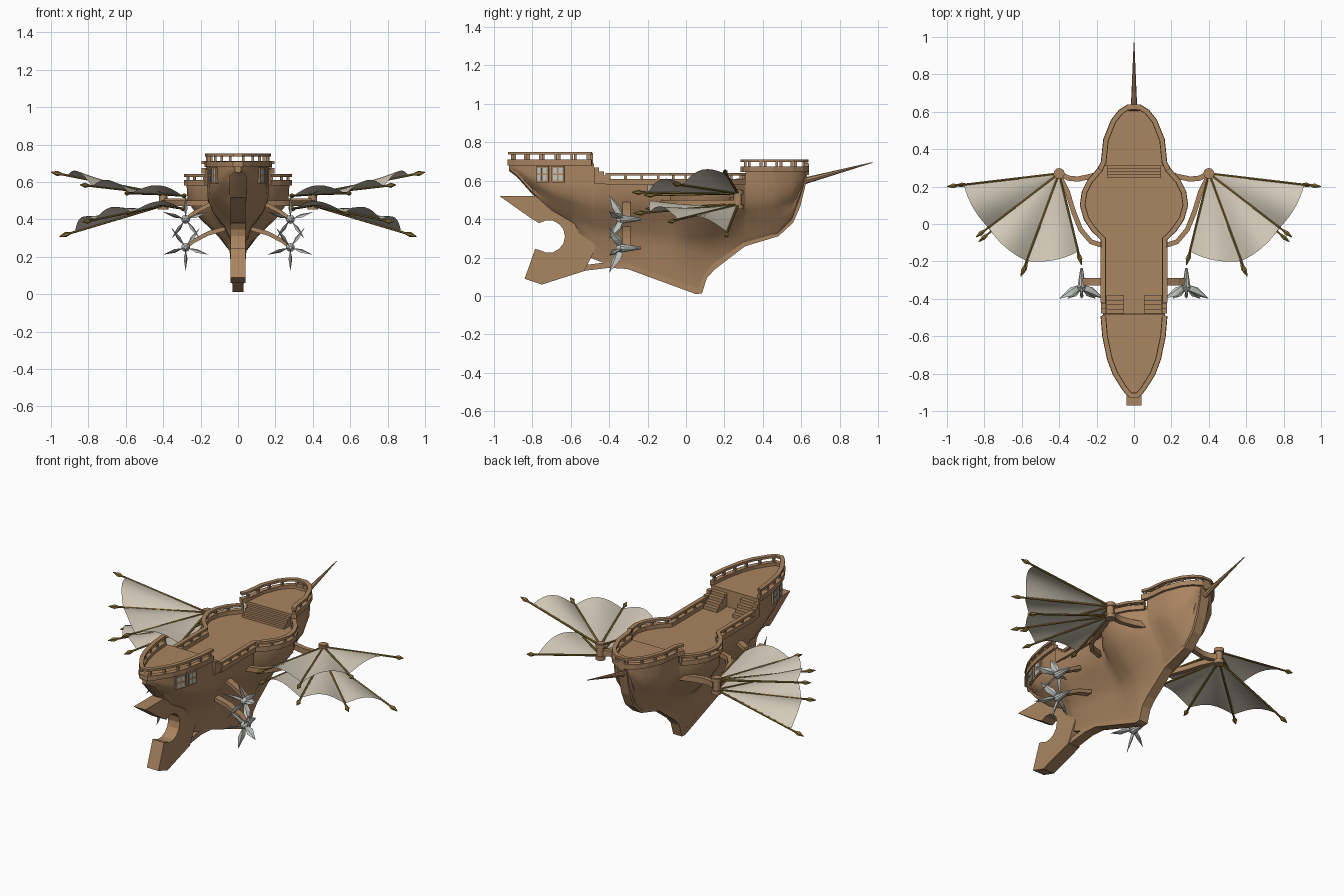
import bpy, bmesh, math
from mathutils import Vector as V, Matrix

if "Cube" in bpy.data.objects:
    bpy.data.objects.remove(bpy.data.objects["Cube"])

def mat(name, c):
    m = bpy.data.materials.new(name)
    m.diffuse_color = (*c, 1)
    m.use_nodes = True
    m.node_tree.nodes["Principled BSDF"].inputs["Base Color"].default_value = m.diffuse_color
    return m
WOOD = mat("brown wood", (0.40, 0.232, 0.118))
SAIL = mat("cream sail", (0.66, 0.60, 0.49))
METAL = mat("pale metal", (0.52, 0.55, 0.52))
GOLD = mat("dull gold", (0.26, 0.17, 0.035))

def finish(bm, name, m, smooth=None):
    bmesh.ops.recalc_face_normals(bm, faces=bm.faces)
    me = bpy.data.meshes.new(name)
    bm.to_mesh(me)
    bm.free()
    ob = bpy.data.objects.new(name, me)
    bpy.context.collection.objects.link(ob)
    me.materials.append(m)
    if smooth:
        bpy.ops.object.select_all(action='DESELECT')
        ob.select_set(True)
        bpy.context.view_layer.objects.active = ob
        bpy.ops.object.shade_smooth_by_angle(angle=math.radians(smooth))
    return ob

def box(bm, c, s, rz=0):
    M = Matrix.Translation(c) @ Matrix.Rotation(rz, 4, 'Z') @ Matrix.Diagonal((*s, 1))
    bmesh.ops.create_cube(bm, size=1, matrix=M)

def rod(bm, a, b, r1, r2, n=8):
    a, b = V(a), V(b)
    d = b - a
    M = Matrix.Translation((a + b) / 2) @ d.to_track_quat('Z', 'Y').to_matrix().to_4x4()
    bmesh.ops.create_cone(bm, cap_ends=True, segments=n, radius1=r1, radius2=r2, depth=d.length, matrix=M)

def sweep(bm, path, w, h, up=(0, 0, 1)):
    # rectangular bar along a path
    path, up, rings = [V(p) for p in path], V(up), []
    for i, p in enumerate(path):
        t = (path[min(i + 1, len(path) - 1)] - path[max(i - 1, 0)]).normalized()
        s = t.cross(up).normalized()
        rings.append([bm.verts.new(p + s * a * w / 2 + up * b * h / 2)
                      for a, b in ((-1, -1), (1, -1), (1, 1), (-1, 1))])
    for r, q in zip(rings, rings[1:]):
        for k in range(4):
            bm.faces.new((r[k], r[(k + 1) % 4], q[(k + 1) % 4], q[k]))
    bm.faces.new(rings[0])
    bm.faces.new(rings[-1])

def interp(tab, y):
    for (a, u), (b, v) in zip(tab, tab[1:]):
        if y <= b:
            return u + (v - u) * max(0, (y - a) / (b - a))
    return tab[-1][1]

# hull tables along y: half width, belly height, keel height
WID = [(-.92, .015), (-.88, .05), (-.8, .1), (-.72, .13), (-.6, .155), (-.48, .165), (-.08, .165),
       (-.03, .215), (.03, .255), (.1, .275), (.17, .265), (.23, .235), (.27, .2), (.31, .165),
       (.45, .15), (.55, .11), (.6, .07), (.625, .03)]
BELLY = [(-.92, .66), (-.88, .63), (-.8, .54), (-.7, .45), (-.58, .38), (-.48, .31), (-.2, .27),
         (0, .23), (.1, .23), (.3, .3), (.48, .35), (.55, .42), (.6, .55), (.625, .63)]
KEEL = [(-.58, .37), (-.5, .2), (-.4, .16), (-.3, .15), (.07, .025), (.1, .1), (.14, .155),
        (.3, .275), (.48, .325), (.55, .395), (.6, .53), (.625, .62)]
wid = lambda y: interp(WID, y)
deck = lambda y: .69 if y < -.4795 else (.655 if y > .3105 else .585)

# hull loft
ys = sorted({y for y, _ in WID + BELLY + KEEL} | {-.479, -.25, -.12, .311, .38})
bm, rings = bmesh.new(), []
for y in ys:
    w, zb, zd = wid(y), interp(BELLY, y), deck(y)
    zk = min(interp(KEEL, y), zb - .01) if y > -.58 else zb - .01
    ref = min(zd, max(.585, zb + .6 * (zd - zb)))
    if ref > zd - .002:
        ref = zd - .002
    full = .08 if y < -.3 or y > .35 else 0
    half = [(w, zd), (w, ref)]
    for f, k in ((.25, .98), (.5, .75 + full), (.78, .38 + full)):
        half.append((max(w * k, min(.04, w)), ref + (zb - ref) * f))
    half += [(min(.045, w), zb), (min(.028, w * .8), zk)]
    pts = half + [(-x, z) for x, z in reversed(half)]
    rings.append([bm.verts.new((x, y, z)) for x, z in pts])
n = len(rings[0])
for r, q in zip(rings, rings[1:]):
    for k in range(n):
        bm.faces.new((r[k], r[(k + 1) % n], q[(k + 1) % n], q[k]))
bm.faces.new(rings[0])
bm.faces.new(rings[-1])
finish(bm, "hull", WOOD, 35)

# keel band and bow stem
bm = bmesh.new()
sweep(bm, [(0, y, z) for y, z in ((-.54, .145), (-.4, .162), (-.3, .155), (.055, .025), (.07, .02), (.095, .1),
      (.14, .15), (.3, .272), (.475, .325), (.545, .39), (.58, .47), (.605, .57), (.622, .665))], .03, .06, (1, 0, 0))
finish(bm, "keel_band", WOOD)

# rudder plate with a round bite
prof = [(-.97, .52), (-.7, .52), (-.6, .47), (-.5, .36), (-.47, .25), (-.53, .13), (-.75, .06), (-.84, .09), (-.785, .245)]
prof += [(-.715 + .085 * math.cos(a), .31 + .085 * math.sin(a))
         for a in [math.radians(-125 + i * 25) for i in range(11)]] + [(-.8, .4)]
bm = bmesh.new()
f = bm.faces.new([bm.verts.new((-.04, y, z)) for y, z in prof])
g = bmesh.ops.extrude_face_region(bm, geom=[f])
bmesh.ops.translate(bm, vec=(.08, 0, 0), verts=[v for v in g['geom'] if isinstance(v, bmesh.types.BMVert)])
finish(bm, "rudder", WOOD)

# railings: deck trim, posts and handrail along each deck edge
def railing(name, path, zd, zr):
    bm = bmesh.new()
    sweep(bm, [(x, y, zd + .005) for x, y in path], .03, .03)
    sweep(bm, [(x, y, zr) for x, y in path], .026, .014)
    acc = .02
    for a, b in zip(path, path[1:]):
        a, b = V(a), V(b)
        L = (b - a).length
        while acc < L:
            p = a.lerp(b, acc / L)
            box(bm, (p.x, p.y, (zd + zr) / 2), (.014, .014, zr - zd))
            acc += .085
        acc -= L
    finish(bm, name, WOOD)
def loop(yy):
    h = [(wid(y), y) for y in yy]
    return h + [(-x, y) for x, y in reversed(h)]
railing("stern_railing", loop([-.49, -.6, -.72, -.8, -.88, -.915]), .69, .744)
railing("bow_railing", loop([.29, .33, .45, .55, .6, .625]), .655, .704)
for s, side in ((1, "right"), (-1, "left")):
    railing(side + "_railing", [(s * wid(y), y) for y in
            (-.42, -.25, -.08, -.03, .03, .1, .17, .23, .27, .3)], .59, .634)

# stairs to both raised decks, stepped bulwarks
bm = bmesh.new()
for i in range(4):
    h = .105 * (4 - i) / 5
    for s in (1, -1):
        box(bm, (s * .1, -.468 + i * .025, .585 + h / 2), (.095, .025, h))
        if i < 3:
            box(bm, (s * .163, -.465 + i * .026, .585 + h / 2), (.026, .026, h))
    h = .07 * (4 - i) / 5
    box(bm, (0, .302 - i * .016, .585 + h / 2), (.29, .016, h))
finish(bm, "stairs", WOOD)

# bowsprit
bm = bmesh.new()
rod(bm, (0, .6, .595), (0, .97, .695), .018, .002, 8)
box(bm, (0, .625, .66), (.04, .03, .06))
finish(bm, "bowsprit", WOOD)

# stern cabin windows
fr, pn = bmesh.new(), bmesh.new()
for s in (1, -1):
    for y in (-.745, -.665):
        rz = -s * math.atan2(wid(y + .03) - wid(y - .03), .06)
        c = V((s * wid(y), y, .634))
        R = Matrix.Rotation(rz, 3, 'Z')
        box(fr, c, (.02, .068, .084), rz)
        for a in (-1, 1):
            for b in (-1, 1):
                box(pn, c + R @ V((s * .009, a * .0145, b * .0185)), (.007, .02, .028), rz)
finish(fr, "window_frames", WOOD)
finish(pn, "window_panes", METAL)

# propellers and their arms
for s, side in ((1, "right"), (-1, "left")):
    for z, up, lvl in ((.40, 1, "upper"), (.25, -1, "lower")):
        x = s * .28
        bm = bmesh.new()
        sweep(bm, [(s * .07, -.31, z + .1), (s * .16, -.31, z + .075),
                   (s * .235, -.31, z + .035), (x, -.31, z)], .04, .024)
        finish(bm, side + "_" + lvl + "_propeller_arm", WOOD)
        bm = bmesh.new()
        rod(bm, (x, -.34, z), (x, -.235, z), .024, .007, 10)
        rod(bm, (x, -.365, z), (x, -.34, z), .008, .024, 10)
        for i in range(5):
            a = math.tau * i / 5
            d = V((math.sin(a), 0, math.cos(a) * up))
            t, c = d.cross(V((0, 1, 0))), V((x, 0, z))
            pts = [(.012, 0, -.325), (.012, 0, -.355), (.06, .01, -.34), (.06, -.01, -.385),
                   (.055, .004, -.37), (.055, -.004, -.35), (.128, 0, -.4)]
            vs = [bm.verts.new(c + d * r + t * w + V((0, y, 0))) for r, w, y in pts]
            bmesh.ops.convex_hull(bm, input=vs)
        finish(bm, side + "_" + lvl + "_propeller", METAL)

# wings: hub, braces, ribs with spear tips and billowing membranes
TIPS = {"upper": (.535, [(1.0, .20, .652), (.845, -.07, .585), (.605, -.28, .54), (.28, -.22, .525)]),
        "lower": (.475, [(.955, .205, .308), (.83, -.095, .385), (.595, -.27, .43), (.285, -.21, .455)])}
for s, side in ((1, "right"), (-1, "left")):
    bm = bmesh.new()
    rod(bm, (s * .4, .27, .455), (s * .4, .27, .555), .022, .022, 12)
    for z in (.465, .54):
        rod(bm, (s * .4, .27, z - .012), (s * .4, .27, z + .012), .029, .029, 12)
    sweep(bm, [(s * x, y, .495) for x, y in ((.4, .27), (.35, .245), (.3, .24), (.23, .255), (.12, .29))], .028, .035)
    sweep(bm, [(s * x, y, .485) for x, y in ((.4, .26), (.355, .17), (.325, .07), (.285, -.03), (.23, -.095),
                                             (.12, -.13))], .026, .03)
    finish(bm, side + "_wing_hub", WOOD, 35)
    for lvl, (hz, tips) in TIPS.items():
        hub = V((s * .4, .27, hz))
        dirs = [V((s * x, y, z)) - hub for x, y, z in tips]
        bm = bmesh.new()
        for d in dirs:
            u, e = d.normalized(), hub + d
            rod(bm, hub, e - u * .04, .007, .006, 6)
            rod(bm, e - u * .06, e - u * .035, .006, .014, 6)
            rod(bm, e - u * .035, e, .014, .002, 6)
        finish(bm, side + "_" + lvl + "_wing_ribs", GOLD)
        bm = bmesh.new()
        NA, NR = 8, 6
        for a, b in zip(dirs, dirs[1:]):
            grid = []
            for i in range(NA + 1):
                t = i / NA
                L = (a.length * (1 - t) + b.length * t) * .85
                u = a.normalized().slerp(b.normalized(), t)
                grid.append([bm.verts.new(hub + u * L * r + V((0, 0, .05 * math.sin(math.pi * t) * r * r)))
                             for r in [.05 + .95 * j / NR for j in range(NR + 1)]])
            for i in range(NA):
                for j in range(NR):
                    bm.faces.new((grid[i][j], grid[i + 1][j], grid[i + 1][j + 1], grid[i][j + 1]))
        bmesh.ops.remove_doubles(bm, verts=bm.verts, dist=.0005)
        finish(bm, side + "_" + lvl + "_wing_sail", SAIL, 40)
